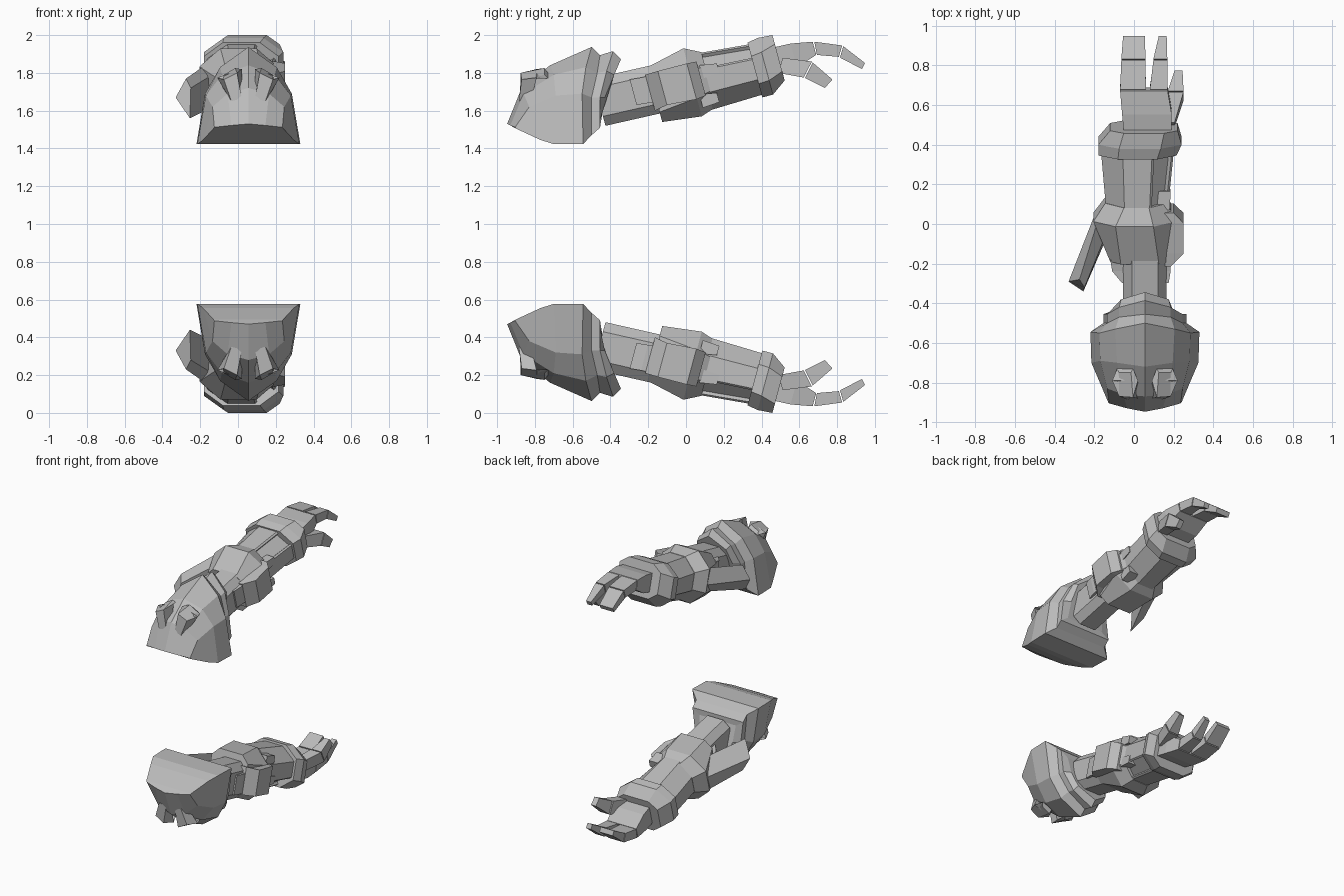
import bpy, bmesh

if "Cube" in bpy.data.objects:
    bpy.data.objects.remove(bpy.data.objects["Cube"])

# Single flat grey for everything
grey = bpy.data.materials.new("plain_grey")
grey.diffuse_color = (0.5, 0.5, 0.5, 1)
grey.use_nodes = True
grey.node_tree.nodes["Principled BSDF"].inputs["Base Color"].default_value = grey.diffuse_color

CX = 0.055   # centre line of the shoulder


def loft(name, sections, inset=None):
    """Skin closed sections, cap both ends, mirror the part across z = 1."""
    bm = bmesh.new()
    rings = [[bm.verts.new((x, y, z - 1)) for x, y, z in s] for s in sections]
    n = len(rings[0])
    for a, b in zip(rings, rings[1:]):
        for i in range(n):
            j = (i + 1) % n
            bm.faces.new((a[i], a[j], b[j], b[i]))
    bm.faces.new(rings[0])
    bm.faces.new(rings[-1])
    bmesh.ops.recalc_face_normals(bm, faces=bm.faces[:])
    if inset:
        picked = [f for f in bm.faces if inset(f.normal)]
        bmesh.ops.inset_individual(bm, faces=picked, thickness=0.02)
        bmesh.ops.inset_individual(bm, faces=picked, thickness=0.004, depth=-0.02)
    me = bpy.data.meshes.new(name)
    bm.to_mesh(me)
    bm.free()
    me.materials.append(grey)
    ob = bpy.data.objects.new(name, me)
    ob.location.z = 1
    bpy.context.collection.objects.link(ob)
    m = ob.modifiers.new("lower_copy", "MIRROR")
    m.use_axis = (False, False, True)
    m.use_mirror_merge = False
    return ob


def ring(y, x0, x1, z0, z1, tilt=-0.27, cut=0.3):
    """Eight-sided section, leaning with the arm."""
    cx, cz = (x1 - x0) * cut, (z1 - z0) * cut
    pts = [(x0 + cx, z0), (x1 - cx, z0), (x1, z0 + cz), (x1, z1 - cz),
           (x1 - cx, z1), (x0 + cx, z1), (x0, z1 - cz), (x0, z0 + cz)]
    zm = (z0 + z1) / 2
    return [(x, y + tilt * (z - zm), z) for x, z in pts]


def quad(y, x0, x1, z0, z1, tilt=-0.27):
    """Four-sided section, leaning with the arm."""
    zm = (z0 + z1) / 2
    return [(x, y + tilt * (z - zm), z)
            for x, z in ((x0, z0), (x1, z0), (x1, z1), (x0, z1))]


def arch(*half):
    """Peaked arch: half profile from apex to lower corner, mirrored in x."""
    right = [(CX + x, y, z) for x, y, z in half]
    left = [(CX - x, y, z) for x, y, z in reversed(half[1:])]
    return right + left


# Shoulder dome with two stepped bands behind it
loft("shoulder_guard", [
    arch((0, -.947, 1.53), (.09, -.93, 1.522), (.18, -.905, 1.512), (.185, -.90, 1.505)),
    arch((0, -.87, 1.72), (.11, -.86, 1.69), (.19, -.83, 1.62), (.24, -.77, 1.445)),
    arch((0, -.72, 1.84), (.14, -.70, 1.79), (.225, -.69, 1.68), (.27, -.70, 1.423)),
    arch((0, -.50, 1.937), (.15, -.53, 1.83), (.23, -.55, 1.69), (.275, -.545, 1.423)),
    arch((0, -.455, 1.894), (.13, -.47, 1.80), (.19, -.50, 1.67), (.21, -.50, 1.47)),
    arch((0, -.386, 1.915), (.13, -.42, 1.81), (.19, -.455, 1.67), (.21, -.455, 1.51)),
    arch((0, -.344, 1.873), (.12, -.38, 1.79), (.14, -.43, 1.67), (.15, -.455, 1.55)),
])

# Pair of tapering fins on the front of the shoulder
for side, label in ((-1, "left"), (1, "right")):
    def fin(pts):
        return [(CX + side * x, y, z) for x, y, z in pts]
    loft("shoulder_fin_" + label, [
        fin([(.035, -.88, 1.665), (.09, -.885, 1.65), (.10, -.82, 1.66), (.035, -.82, 1.67)]),
        fin([(.06, -.875, 1.80), (.13, -.87, 1.765), (.165, -.79, 1.775), (.035, -.79, 1.82)]),
        fin([(.07, -.75, 1.825), (.13, -.75, 1.79), (.14, -.73, 1.77), (.06, -.73, 1.80)]),
    ])

# Upper arm and its joint band
loft("upper_arm", [ring(-.46, -.055, .165, 1.52, 1.77, cut=.2),
                   ring(-.15, -.055, .165, 1.59, 1.84, cut=.2)])
loft("upper_arm_joint", [quad(-.28, -.06, .175, 1.63, 1.765),
                         quad(-.22, -.11, .185, 1.64, 1.775),
                         quad(-.16, -.12, .185, 1.65, 1.79)])

# Elbow block and outer guard
loft("elbow", [ring(-.165, -.12, .18, 1.54, 1.83, cut=.18),
               ring(.035, -.205, .21, 1.57, 1.93, cut=.27),
               ring(.12, -.145, .17, 1.62, 1.91)])
loft("elbow_guard", [quad(-.19, .14, .185, 1.60, 1.79),
                     quad(-.125, .14, .25, 1.63, 1.81),
                     quad(.03, .14, .25, 1.66, 1.85),
                     quad(.08, .14, .20, 1.68, 1.86)])

# Side bar running back from the elbow
loft("side_bar", [
    [(-.33, -.29, 1.67), (-.275, -.28, 1.77), (-.25, -.32, 1.72), (-.255, -.34, 1.56)],
    [(-.205, .03, 1.72), (-.175, .04, 1.84), (-.12, .0, 1.80), (-.13, -.05, 1.62)],
])

# Forearm with a recessed panel on its upper outer side
loft("forearm", [ring(.08, -.14, .17, 1.60, 1.90),
                 ring(.42, -.17, .205, 1.70, 1.96)],
     inset=lambda n: n.x > .35 and n.z > .35)
for name, z in (("upper_hinge", 1.80), ("lower_hinge", 1.645)):
    loft(name, [quad(.08, .10, .18, z - .03, z + .04),
                quad(.17, .10, .185, z, z + .05)])

# Wrist cuff
loft("wrist_cuff", [ring(.365, -.18, .215, 1.67, 1.96, cut=.25),
                    ring(.42, -.18, .24, 1.685, 1.985, cut=.25),
                    ring(.49, -.12, .22, 1.76, 2.0, cut=.2)])

# Palm, thumb and two jointed fingers
loft("palm", [quad(.46, -.05, .19, 1.80, 1.93),
              quad(.57, -.06, .19, 1.83, 1.955),
              quad(.68, -.07, .17, 1.895, 1.965)])
loft("thumb_base", [quad(.50, .13, .205, 1.80, 1.88, .3),
                    quad(.645, .165, .25, 1.775, 1.86, .5)])
loft("thumb_tip", [quad(.65, .17, .25, 1.773, 1.855, .5),
                   quad(.755, .205, .245, 1.72, 1.765, .9)])
for name, base, tip in (("wide_finger", (-.07, .06), (-.055, .055)),
                        ("narrow_finger", (.08, .17), (.125, .165))):
    mid = [(3 * a + 2 * b) / 5 for a, b in zip(base, tip)]
    loft(name + "_base", [quad(.686, *base, 1.895, 1.965, -.2),
                          quad(.818, *mid, 1.885, 1.945, .3)])
    loft(name + "_tip", [quad(.824, *mid, 1.881, 1.941, .3),
                         quad(.94, *tip, 1.82, 1.852, .5)])
